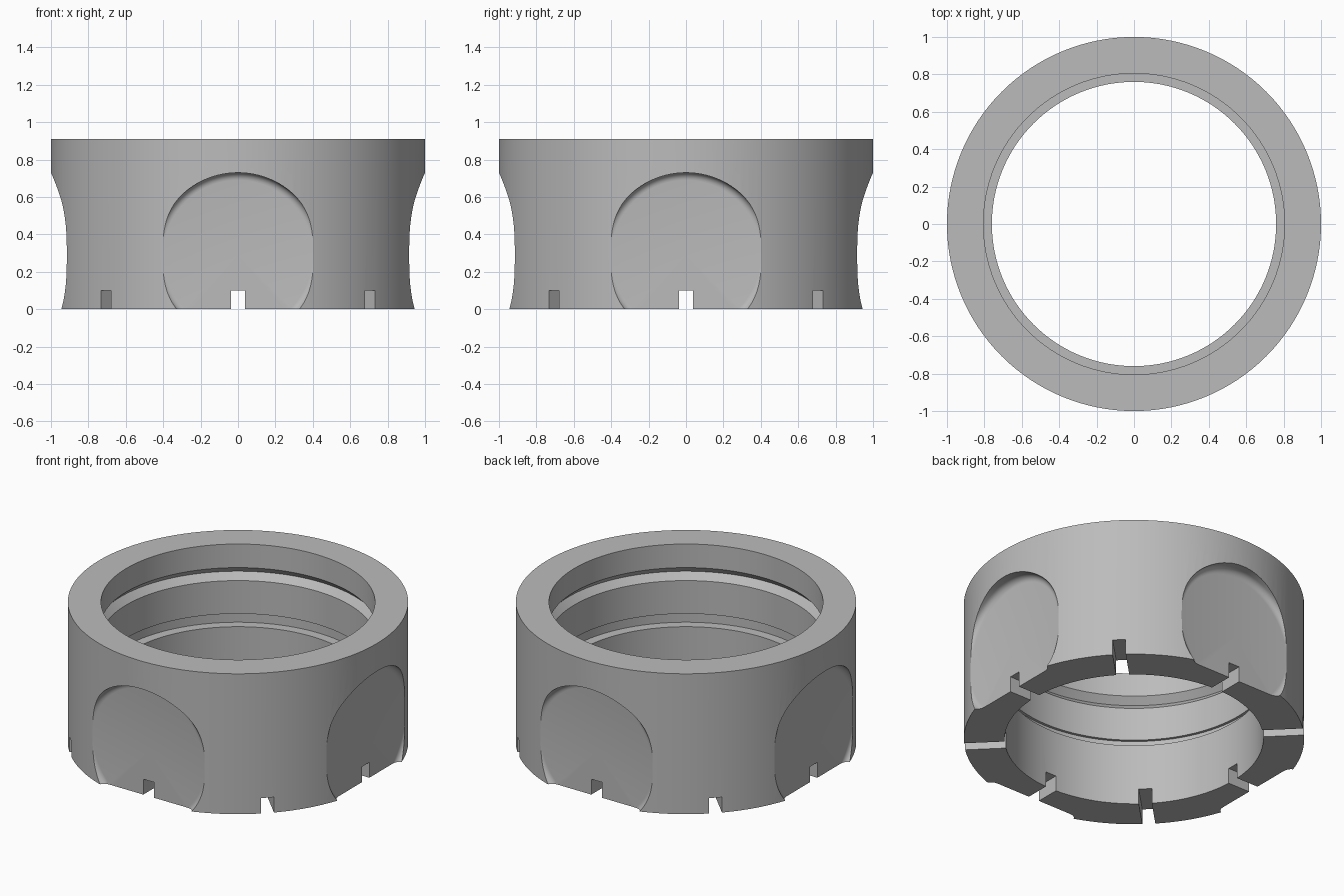
import bpy, bmesh, math
from mathutils import Matrix, Vector

cube = bpy.data.objects.get("Cube")
if cube:
    bpy.data.objects.remove(cube, do_unlink=True)

grey = bpy.data.materials.new("plain_grey")
grey.use_nodes = True
grey.diffuse_color = (0.5, 0.5, 0.5, 1)
grey.node_tree.nodes["Principled BSDF"].inputs["Base Color"].default_value = (0.5, 0.5, 0.5, 1)


def make_object(name, bm):
    bmesh.ops.recalc_face_normals(bm, faces=bm.faces)
    mesh = bpy.data.meshes.new(name)
    bm.to_mesh(mesh)
    bm.free()
    obj = bpy.data.objects.new(name, mesh)
    mesh.materials.append(grey)
    bpy.context.collection.objects.link(obj)
    return obj


def lathe(name, profile, steps, closed):
    """Revolve (radius, height) points around the z axis."""
    bm = bmesh.new()
    verts = [bm.verts.new((r, 0, z)) for r, z in profile]
    edges = [bm.edges.new(pair) for pair in zip(verts, verts[1:])]
    if closed:
        edges.append(bm.edges.new((verts[-1], verts[0])))
    bmesh.ops.spin(bm, geom=verts + edges, axis=(0, 0, 1), cent=(0, 0, 0),
                   angle=math.tau, steps=steps)
    bmesh.ops.remove_doubles(bm, verts=bm.verts, dist=1e-5)
    return make_object(name, bm)


def cut(target, cutter):
    cutter.hide_render = True
    mod = target.modifiers.new("cut", 'BOOLEAN')
    mod.operation = 'DIFFERENCE'
    mod.solver = 'EXACT'
    mod.object = cutter
    bpy.context.view_layer.objects.active = target
    bpy.ops.object.modifier_apply(modifier=mod.name)
    bpy.data.objects.remove(cutter, do_unlink=True)


# Ring body: V groove near the top, undercut above the narrower lower bore
HEIGHT = 0.91
body = lathe("ring_body", [
    (1, 0), (1, HEIGHT), (0.805, HEIGHT),
    (0.805, 0.757), (0.845, 0.715), (0.805, 0.673),
    (0.805, 0.458), (0.822, 0.458), (0.822, 0.395),
    (0.76, 0.395), (0.76, 0)], 128, True)

# Round finger scoops with a filleted floor, one on each side
FLOOR, RADIUS, FILLET = 0.915, 0.44, 0.04
scoop = [(0, FLOOR)]
for i in range(7):
    a = math.radians(15 * i)
    scoop.append((RADIUS - FILLET + FILLET * math.sin(a),
                  FLOOR + FILLET * (1 - math.cos(a))))
scoop += [(RADIUS, 1.2), (0, 1.2)]
for k in range(4):
    cutter = lathe("scoop_cutter", scoop, 96, False)
    place = (Matrix.Rotation(k * math.pi / 2, 4, 'Z')
             @ Matrix.Translation(Vector((0, 0, 0.29)))
             @ Matrix.Rotation(math.pi / 2, 4, 'X'))
    cutter.data.transform(place)
    cut(body, cutter)

# Eight bottom slots, cut as four bars across the whole ring
for k in range(4):
    bm = bmesh.new()
    bmesh.ops.create_cube(bm, size=1)
    bmesh.ops.scale(bm, vec=(3, 0.077, 0.2), verts=bm.verts)
    bmesh.ops.rotate(bm, verts=bm.verts, cent=(0, 0, 0),
                     matrix=Matrix.Rotation(k * math.pi / 4, 3, 'Z'))
    cut(body, make_object("slot_cutter", bm))

# Smooth curved walls, crisp rims
bpy.ops.object.select_all(action='DESELECT')
body.select_set(True)
bpy.context.view_layer.objects.active = body
bpy.ops.object.shade_smooth_by_angle(angle=math.radians(30))
